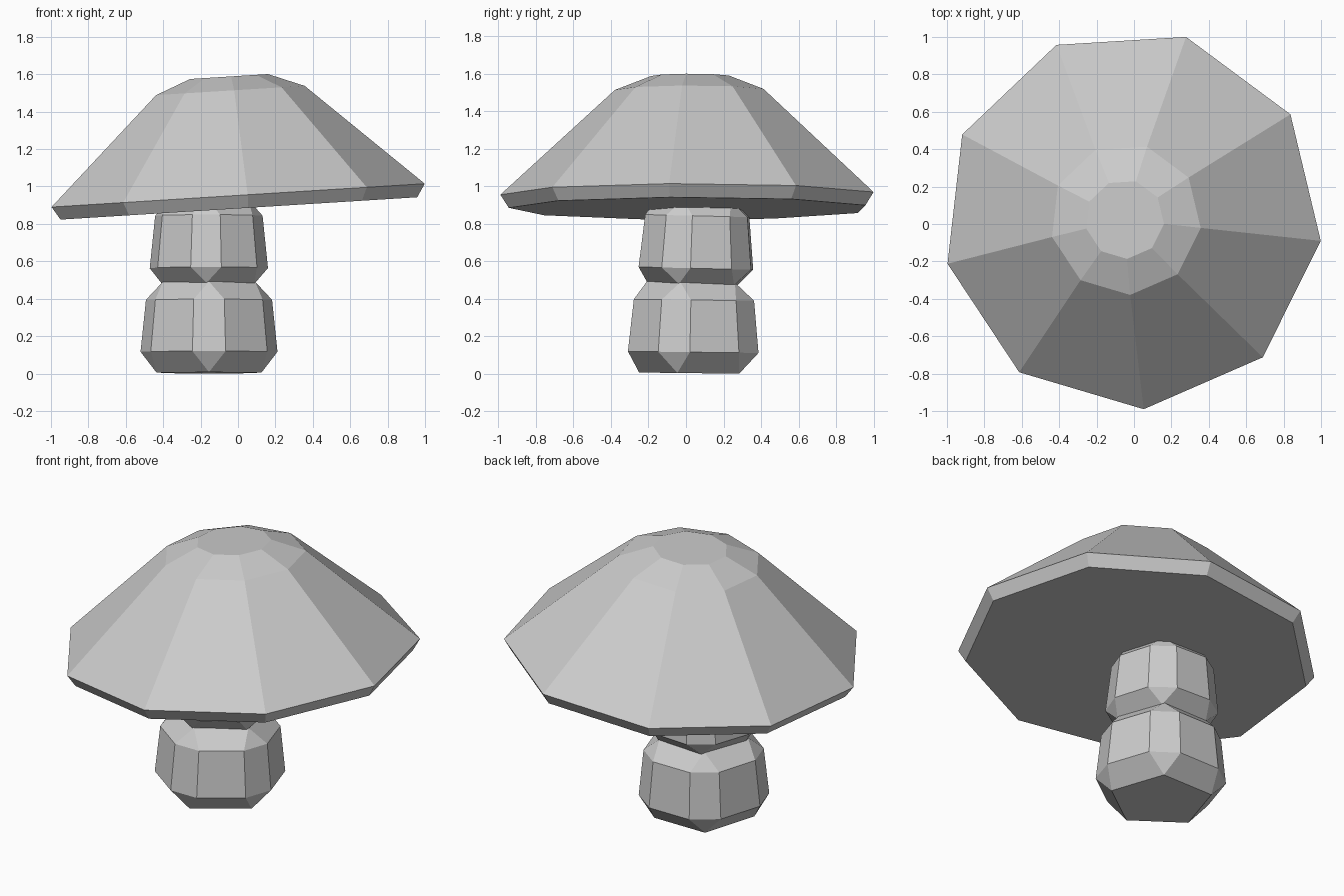
import bpy, bmesh
from math import cos, sin, radians
from mathutils import Vector, Euler

cube = bpy.data.objects.get("Cube")
if cube:
    bpy.data.objects.remove(cube, do_unlink=True)

grey = bpy.data.materials.new("plain grey")
grey.use_nodes = True
tone = (0.6, 0.6, 0.6, 1.0)
grey.diffuse_color = tone
grey.node_tree.nodes["Principled BSDF"].inputs["Base Color"].default_value = tone


def ring(bm, radius, z, angles):
    """Add one loop of vertices at the given angles in degrees."""
    return [bm.verts.new((radius * cos(radians(a)), radius * sin(radians(a)), z))
            for a in angles]


def finish(bm, name, location, tilt):
    """Turn the bmesh into a flat shaded, tilted object."""
    bmesh.ops.recalc_face_normals(bm, faces=bm.faces)
    matrix = Euler(tilt).to_matrix().to_4x4()
    matrix.translation = Vector(location)
    bm.transform(matrix)
    mesh = bpy.data.meshes.new(name)
    bm.to_mesh(mesh)
    bm.free()
    mesh.materials.append(grey)
    obj = bpy.data.objects.new(name, mesh)
    bpy.context.collection.objects.link(obj)


def lathe_cap(name, profile, sides, start, location, tilt):
    """Low-poly turned shape, closed at both ends."""
    bm = bmesh.new()
    angles = [start + 360 * i / sides for i in range(sides)]
    loops = [ring(bm, r, z, angles) for r, z in profile]
    for low, high in zip(loops, loops[1:]):
        for i in range(sides):
            j = (i + 1) % sides
            bm.faces.new((low[i], low[j], high[j], high[i]))
    bm.faces.new(loops[0])
    bm.faces.new(loops[-1])
    finish(bm, name, location, tilt)


def stem_block(name, profile, start, half, location, tilt):
    """Five-sided block with bevelled uprights; each corner ends in a triangle."""
    bm = bmesh.new()
    corners = [start + 72 * i for i in range(5)]
    pairs = [a + s for a in corners for s in (-half, half)]
    (r0, z0), (r1, z1), (r2, z2), (r3, z3) = profile
    base, top = ring(bm, r0, z0, corners), ring(bm, r3, z3, corners)
    low, high = ring(bm, r1, z1, pairs), ring(bm, r2, z2, pairs)
    # upright panels
    for i in range(10):
        j = (i + 1) % 10
        bm.faces.new((low[i], low[j], high[j], high[i]))
    # sloping bands and corner triangles
    for end, side in ((base, low), (top, high)):
        for i in range(5):
            j = (i + 1) % 5
            bm.faces.new((end[i], side[2 * i], side[2 * i + 1]))
            bm.faces.new((end[i], side[2 * i + 1], side[2 * j], end[j]))
        bm.faces.new(end)
    finish(bm, name, location, tilt)


# Lower and upper stem blocks
stem_block("lower_stem", [(0.295, 0.0), (0.367, 0.112), (0.338, 0.39), (0.26, 0.485)],
           -90, 14, (-0.155, 0.045, 0.004), (-0.012, 0, 0))
stem_block("upper_stem", [(0.26, 0.0), (0.317, 0.085), (0.288, 0.365), (0.225, 0.45)],
           -93, 15, (-0.155, 0.055, 0.478), (-0.025, 0, 0))

# Wide tilted cap
lathe_cap("cap", [(0.972, -0.07), (1.017, 0.0), (0.405, 0.562), (0.212, 0.637)],
          9, -6.5, (-0.01, 0.025, 0.952), (0, -0.0625, 0))
